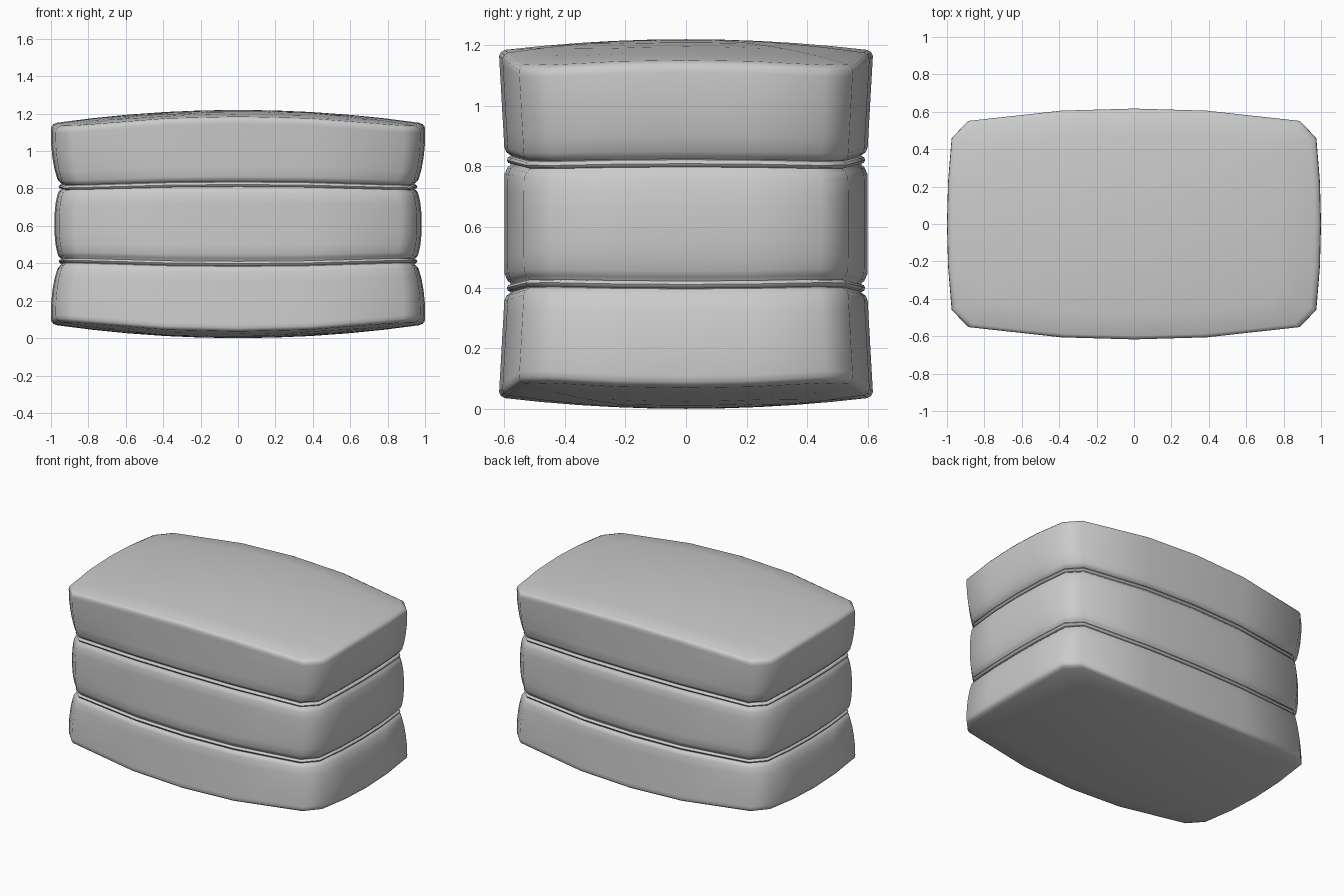
import bpy, bmesh, math

if "Cube" in bpy.data.objects:
    bpy.data.objects.remove(bpy.data.objects["Cube"])

MID = 0.61
# quarter outline, as fractions of half width / half depth
QUARTER = [(1.0, 0.0), (0.994, 0.37), (0.975, 0.745), (0.888, 0.893), (0.39, 0.982), (0.0, 1.0)]


def outline():
    q = QUARTER
    left = [(-x, y) for x, y in reversed(q[:-1])]
    top = q + left
    return top + [(x, -y) for x, y in reversed(top[1:-1])]


def ring(bm, t, sx, sy):
    # height is squeezed towards the ends, giving the bulged top, bottom and seams
    vs = []
    for u, v in outline():
        x, y = u * sx, v * sy
        z = MID + t * (1 - 0.12 * x * x - 0.058 * (y / 0.6) ** 2)
        vs.append(bm.verts.new((x, y, z)))
    return vs


def bridge(bm, a, b):
    n = len(a)
    for i in range(n):
        j = (i + 1) % n
        bm.faces.new((a[i], a[j], b[j], b[i]))


def loft(name, levels, closed=False):
    bm = bmesh.new()
    rings = [ring(bm, *l) for l in levels]
    for a, b in zip(rings, rings[1:]):
        bridge(bm, a, b)
    if closed:
        bridge(bm, rings[-1], rings[0])
    else:
        # domed caps closed by a centre point
        for r in (rings[0], rings[-1]):
            s = 1 if r is rings[-1] else -1
            c = bm.verts.new((0, 0, MID + s * 0.61))
            for i in range(len(r)):
                bm.faces.new((r[i], r[(i + 1) % len(r)], c))
    bmesh.ops.recalc_face_normals(bm, faces=bm.faces)
    me = bpy.data.meshes.new(name)
    bm.to_mesh(me)
    bm.free()
    ob = bpy.data.objects.new(name, me)
    bpy.context.collection.objects.link(ob)
    bpy.ops.object.select_all(action='DESELECT')
    bpy.context.view_layer.objects.active = ob
    ob.select_set(True)
    bpy.ops.object.shade_smooth_by_angle(angle=math.radians(50))
    return ob


# padded body: upper half profile (height from middle, half width, half depth)
upper = [
    (0.06, 0.981, 0.600), (0.12, 0.976, 0.600), (0.175, 0.966, 0.599),
    (0.197, 0.958, 0.590), (0.208, 0.946, 0.579), (0.240, 0.943, 0.579),
    (0.252, 0.954, 0.594), (0.27, 0.966, 0.600), (0.33, 0.981, 0.603),
    (0.40, 0.992, 0.607), (0.48, 0.999, 0.611), (0.57, 1.0, 0.616),
    (0.592, 0.998, 0.617), (0.604, 0.988, 0.611), (0.61, 0.968, 0.598),
]
# rings across the gently domed faces
upper += [(0.61, 0.968 * k, 0.598 * k) for k in (0.8, 0.6, 0.4, 0.2)]
lower = [(-t, x, y) for t, x, y in reversed(upper)]
loft("padded_body", lower + [(0.0, 0.982, 0.600)] + upper)

# thin piping in the two seams
for label, s in (("upper", 1), ("lower", -1)):
    prof = []
    for i in range(8):
        a = 2 * math.pi * i / 8
        r = 0.015 * math.cos(a)
        prof.append((s * (0.224 + 0.014 * math.sin(a)), 0.944 + r, 0.577 + r))
    loft(label + "_piping", prof, closed=True)
